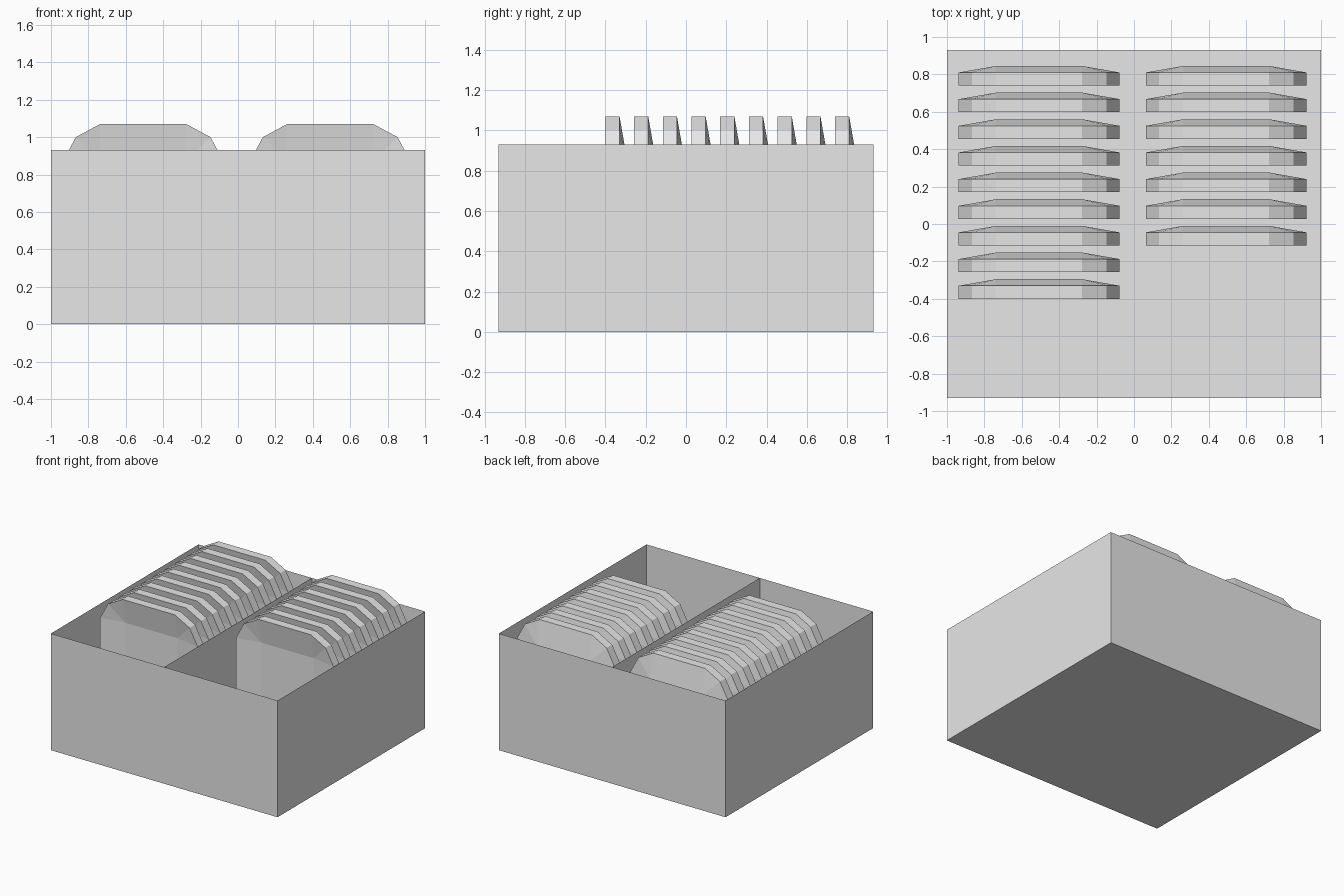
import bpy
import bmesh
from mathutils import Vector, Matrix

default = bpy.data.objects.get("Cube")
if default:
    bpy.data.objects.remove(default, do_unlink=True)

COLOUR = (0.8, 0.8, 0.8, 1)
grey = bpy.data.materials.new("light_grey")
grey.use_nodes = True
grey.diffuse_color = COLOUR
grey.node_tree.nodes["Principled BSDF"].inputs["Base Color"].default_value = COLOUR

HALF_DEPTH, HEIGHT = 0.93, 0.93
THICK, DISH = 0.07, 0.035
PITCH = 0.1425


def to_mesh(bm, name):
    mesh = bpy.data.meshes.new(name)
    bm.to_mesh(mesh)
    bm.free()
    mesh.materials.append(grey)
    return mesh


def add(name, mesh, location=(0, 0, 0)):
    ob = bpy.data.objects.new(name, mesh)
    ob.location = location
    bpy.context.collection.objects.link(ob)
    return ob


# Open-topped thin-walled box
bm = bmesh.new()
bmesh.ops.create_cube(bm, size=1)
bmesh.ops.scale(bm, vec=(2, 2 * HALF_DEPTH, HEIGHT), verts=bm.verts)
bmesh.ops.translate(bm, vec=(0, 0, HEIGHT / 2), verts=bm.verts)
bmesh.ops.delete(bm, geom=[f for f in bm.faces if f.normal.z > 0.5], context='FACES_ONLY')
add("box", to_mesh(bm, "box"))

# Thin divider between the two compartments
bm = bmesh.new()
corners = [(-1, 0), (1, 0), (1, 1), (-1, 1)]
bm.faces.new([bm.verts.new((0, s * HALF_DEPTH, t * HEIGHT)) for s, t in corners])
add("divider", to_mesh(bm, "divider"))


# Dished square plate with chamfered corners, standing on edge
def plate_mesh():
    bm = bmesh.new()
    corner = [(0.43, 0.23), (0.36, 0.36), (0.23, 0.43)]
    turns = [Matrix.Rotation(-k * 1.5707963, 3, 'Y') for k in range(4)]
    rims = []
    for y in (0, THICK):
        rim = [bm.verts.new(t @ Vector((x, y, z))) for t in turns for x, z in corner]
        inner = [bm.verts.new(t @ Vector((0.23, y + DISH, 0.23))) for t in turns]
        bm.faces.new(inner)
        for k in range(4):
            a, b, c = rim[3 * k:3 * k + 3]
            bm.faces.new((inner[k], a, b))
            bm.faces.new((inner[k], b, c))
            bm.faces.new((inner[k], c, rim[(3 * k + 3) % 12], inner[(k + 1) % 4]))
        rims.append(rim)
    front, back = rims
    for i in range(12):
        j = (i + 1) % 12
        bm.faces.new((front[i], front[j], back[j], back[i]))
    bmesh.ops.recalc_face_normals(bm, faces=bm.faces)
    return to_mesh(bm, "plate")


# Two rows of plates, filled from the back
plate = plate_mesh()
for side, x, count in (("right", -0.507, 9), ("left", 0.493, 7)):
    for i in range(count):
        add(f"{side}_plate_{i + 1}", plate, (x, 0.74 - i * PITCH, 0.64))
